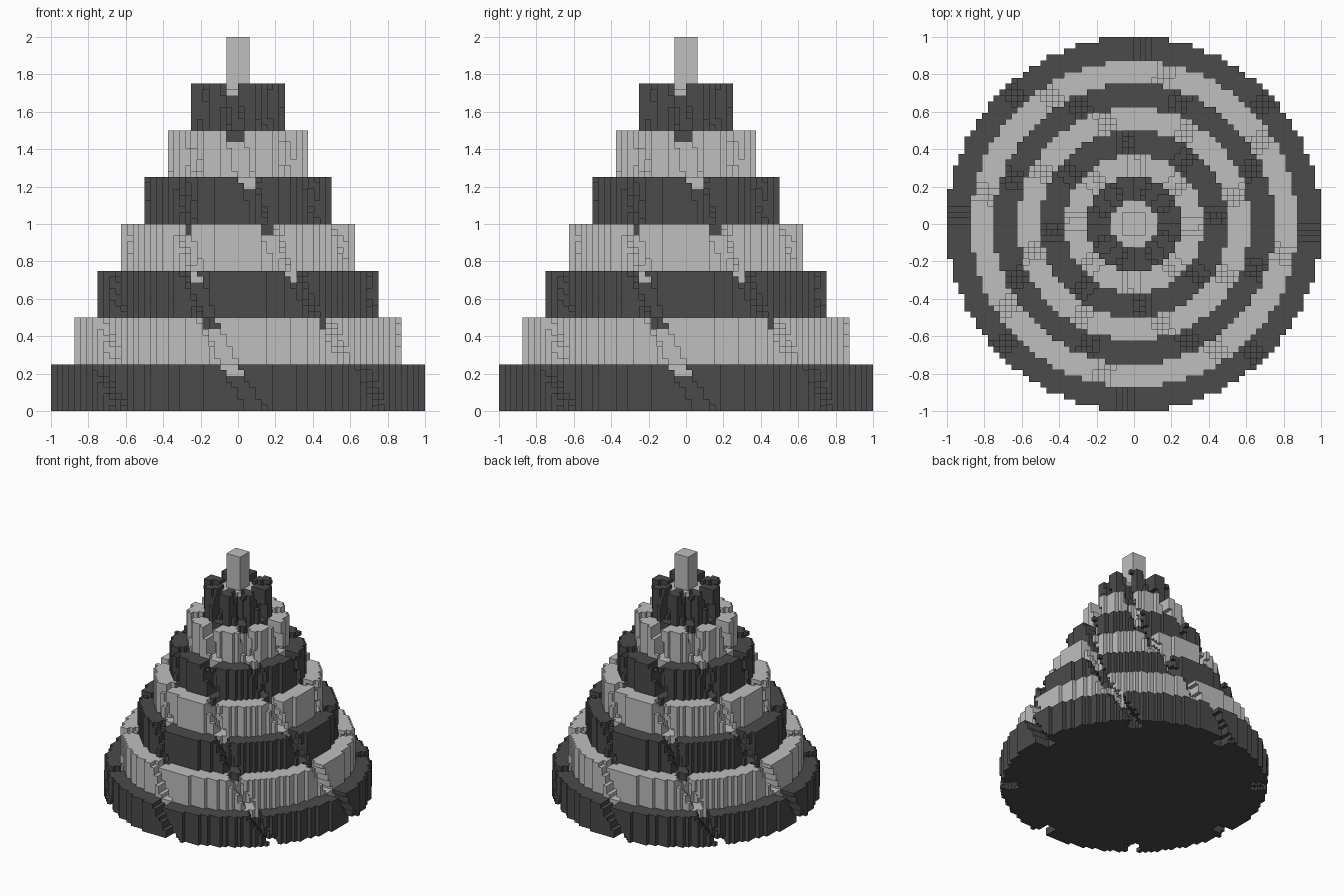
import bpy
import bmesh
import math

if "Cube" in bpy.data.objects:
    bpy.data.objects.remove(bpy.data.objects["Cube"])

CELL = 1 / 32                            # edge of one small block
RADII = [32, 28, 24, 20, 16, 12, 8, 4]   # tier radii in blocks
HEIGHT = 8                               # blocks per tier
GROOVE_COUNT = 8


def make_material(name, value):
    mat = bpy.data.materials.new(name)
    mat.use_nodes = True
    colour = (value, value, value, 1)
    mat.diffuse_color = colour
    mat.node_tree.nodes["Principled BSDF"].inputs["Base Color"].default_value = colour
    return mat


dark = make_material("dark grey", 0.069)
light = make_material("light grey", 0.52)


def in_groove(x, y, z, r):
    """Spiral grooves that turn about the cone as they rise."""
    angle = math.degrees(math.atan2(x, -y))
    start = 6 - 36 * (z + 0.5) * CELL
    step = 360 / GROOVE_COUNT
    off = (angle - start + step / 2) % step - step / 2
    return abs(math.radians(off)) * r < min(1.5, 0.2 * r)


def owner(i, j, k):
    """Tier that fills a block, or None where it is empty."""
    x, y = i + 0.5, j + 0.5
    r = math.hypot(x, y)
    t = k // HEIGHT
    if t == 7:                           # square spire on top
        return 7 if max(abs(x), abs(y)) < 2 else None
    if r > RADII[t]:
        return None
    inner = RADII[t + 1]
    if r <= inner:
        # each tier is sunk two blocks into the one below
        if k % HEIGHT < 6:
            return t
        if t == 6 and k == 55 and max(abs(x), abs(y)) > 2:
            return None                  # sunken collar around the spire
        return t + 1
    return None if in_groove(x, y, k, r) else t


cells = {}
for k in range(HEIGHT * len(RADII)):
    R = RADII[k // HEIGHT]
    for i in range(-R, R):
        for j in range(-R, R):
            t = owner(i, j, k)
            if t is not None:
                cells[i, j, k] = t


def build_tier(index, name, mat):
    """Skin the exposed block sides of one tier."""
    bm = bmesh.new()
    verts = {}

    def vert(p):
        if p not in verts:
            verts[p] = bm.verts.new([c * CELL for c in p])
        return verts[p]

    for cell, t in cells.items():
        if t != index:
            continue
        for axis in range(3):
            for side in (0, 1):
                near = list(cell)
                near[axis] += 2 * side - 1
                if tuple(near) in cells:
                    continue
                corners = []
                for a, b in ((0, 0), (1, 0), (1, 1), (0, 1)):
                    p = list(cell)
                    p[axis] += side
                    p[(axis + 1) % 3] += a
                    p[(axis + 2) % 3] += b
                    corners.append(vert(tuple(p)))
                bm.faces.new(corners if side else corners[::-1])

    # merge the upright sides into tall flat strips
    bm.normal_update()
    upright = [e for e in bm.edges if len(e.link_faces) == 2
               and all(abs(f.normal.z) < 0.5 for f in e.link_faces)]
    bmesh.ops.dissolve_limit(bm, angle_limit=0.02, edges=upright, verts=[])
    mesh = bpy.data.meshes.new(name)
    bm.to_mesh(mesh)
    bm.free()
    mesh.materials.append(mat)
    bpy.context.collection.objects.link(bpy.data.objects.new(name, mesh))


NAMES = ["base_tier", "second_tier", "third_tier", "fourth_tier",
         "fifth_tier", "sixth_tier", "crown_tier", "spire"]
for n, name in enumerate(NAMES):
    build_tier(n, name, light if n % 2 else dark)
